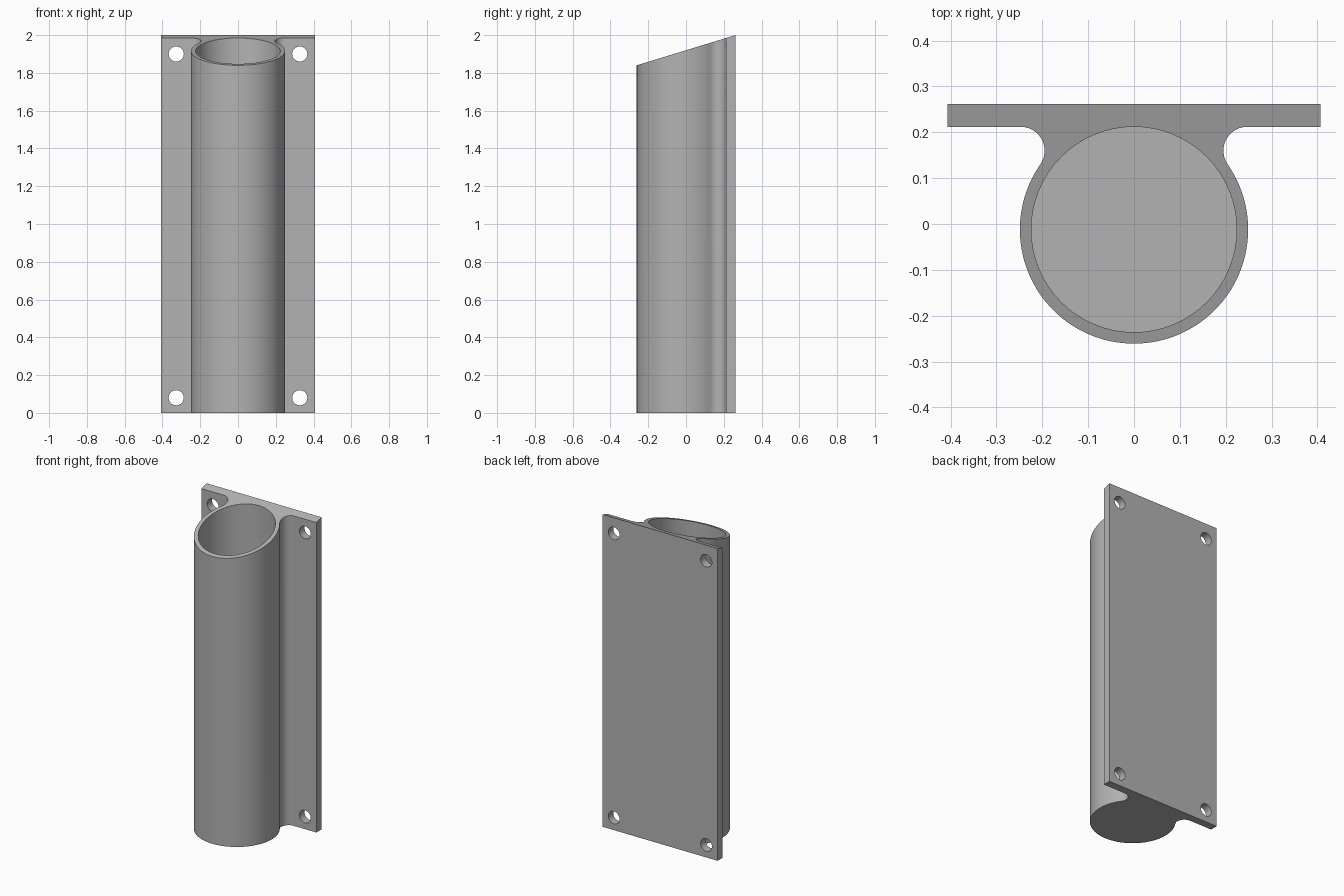
import bpy, bmesh
from math import sin, cos, atan2, pi, sqrt, radians
from mathutils import Vector, Matrix

default = bpy.data.objects.get("Cube")
if default:
    bpy.data.objects.remove(default, do_unlink=True)

HALF_WIDTH, BACK, FRONT = 0.407, 0.262, 0.212
TUBE_Y, TUBE_R, BORE_R, FILLET_R = -0.012, 0.249, 0.224, 0.052
FLOOR = 0.025
SLOPE = 0.16 / 0.523

grey = bpy.data.materials.new("grey")
grey.use_nodes = True
grey.diffuse_color = (0.45, 0.45, 0.45, 1)
grey.node_tree.nodes["Principled BSDF"].inputs["Base Color"].default_value = (0.45, 0.45, 0.45, 1)


def arc(cx, cy, r, start, end, steps):
    angles = [start + (end - start) * i / steps for i in range(steps + 1)]
    return [(cx + r * cos(a), cy + r * sin(a)) for a in angles]


def make_object(name, bm):
    bmesh.ops.recalc_face_normals(bm, faces=bm.faces)
    mesh = bpy.data.meshes.new(name)
    bm.to_mesh(mesh)
    bm.free()
    obj = bpy.data.objects.new(name, mesh)
    bpy.context.collection.objects.link(obj)
    mesh.materials.append(grey)
    return obj


# Half outline of plate, fillet and tube, then mirrored
fy = FRONT - FILLET_R
fx = sqrt((TUBE_R + FILLET_R) ** 2 - (fy - TUBE_Y) ** 2)
touch = atan2(fy - TUBE_Y, fx)
half = [(HALF_WIDTH, BACK), (HALF_WIDTH, FRONT)]
half += arc(fx, fy, FILLET_R, pi / 2, pi + touch, 12)
half += arc(0, TUBE_Y, TUBE_R, touch, -pi / 2, 32)[1:]
outline = half + [(-x, y) for x, y in reversed(half[:-1])]

# Extruded bracket body with a slanted top
bm = bmesh.new()
base = bm.faces.new([bm.verts.new((x, y, 0)) for x, y in outline])
top = bmesh.ops.extrude_face_region(bm, geom=[base])
for v in top["geom"]:
    if isinstance(v, bmesh.types.BMVert):
        v.co.z = 2 + (v.co.y - BACK) * SLOPE
body = make_object("tube_bracket", bm)

# Cutters for the blind bore and the four screw holes
bm = bmesh.new()
bmesh.ops.create_cone(bm, cap_ends=True, segments=64, radius1=BORE_R, radius2=BORE_R, depth=3,
                      matrix=Matrix.Translation((0, TUBE_Y, FLOOR + 1.5)))
for x in (-0.327, 0.327):
    for z in (0.08, 1.9):
        bmesh.ops.create_cone(bm, cap_ends=True, segments=32, radius1=0.04, radius2=0.04, depth=0.2,
                              matrix=Matrix.Translation((x, 0.237, z)) @ Matrix.Rotation(pi / 2, 4, "X"))
cutter = make_object("hole_cutter", bm)
cutter.hide_render = True

cut = body.modifiers.new("holes", "BOOLEAN")
cut.operation = "DIFFERENCE"
cut.solver = "EXACT"
cut.object = cutter
bpy.ops.object.select_all(action="DESELECT")
bpy.context.view_layer.objects.active = body
body.select_set(True)
bpy.ops.object.modifier_apply(modifier=cut.name)
bpy.data.objects.remove(cutter, do_unlink=True)
bpy.ops.object.shade_smooth_by_angle(angle=radians(30))
